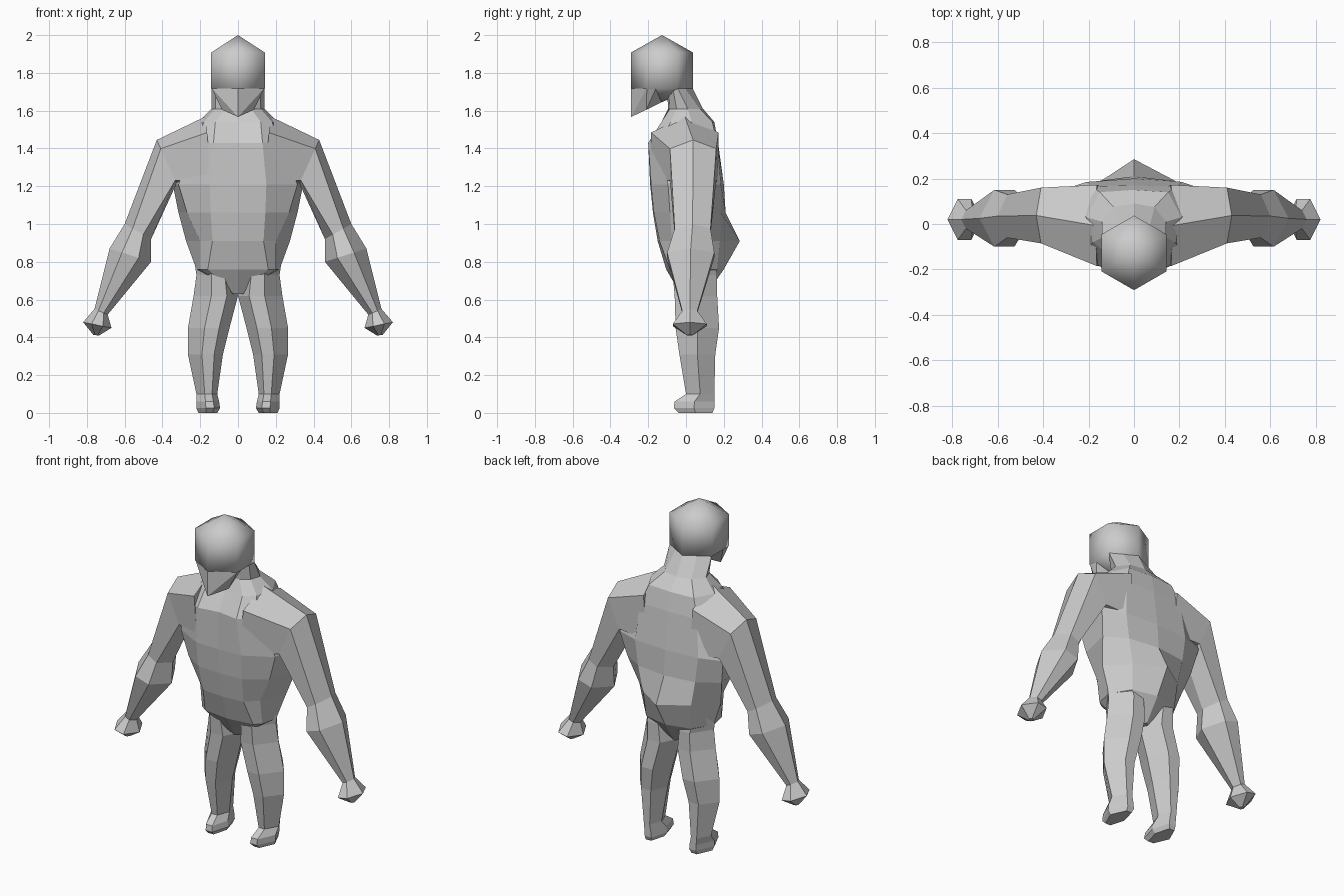
import bpy, bmesh
from math import sin, cos, pi
from mathutils import Vector

if "Cube" in bpy.data.objects:
    bpy.data.objects.remove(bpy.data.objects["Cube"])


def finish(name, bm, mirror=False):
    bmesh.ops.recalc_face_normals(bm, faces=bm.faces)
    mesh = bpy.data.meshes.new(name)
    bm.to_mesh(mesh)
    bm.free()
    ob = bpy.data.objects.new(name, mesh)
    bpy.context.collection.objects.link(ob)
    if mirror:
        ob.modifiers.new("mirror", 'MIRROR').use_axis[0] = True
    return ob


def loft(name, rings, mirror=False):
    bm = bmesh.new()
    loops = [[bm.verts.new(p) for p in r] for r in rings]
    n = len(loops[0])
    for a, b in zip(loops, loops[1:]):
        for i in range(n):
            j = (i + 1) % n
            bm.faces.new((a[i], a[j], b[j], b[i]))
    bm.faces.new(loops[0])
    bm.faces.new(loops[-1])
    return finish(name, bm, mirror)


def hull(name, points):
    bm = bmesh.new()
    for p in points:
        bm.verts.new(p)
    bmesh.ops.convex_hull(bm, input=bm.verts)
    return finish(name, bm)


def torso_ring(z, front, fside, side, back, yfront, yback):
    half = [front, fside, side, back]
    return ([(0, yfront, z)] + [(x, y, z) for x, y in half] + [(0, yback, z)]
            + [(-x, y, z) for x, y in reversed(half)])


def limb_ring(outer, inner, yf, yb, a=.3, b=.7):
    # hexagon with ridges on the outer and inner sides
    o, i = Vector((outer[0], 0, outer[1])), Vector((inner[0], 0, inner[1]))
    ym = (yf + yb) / 2
    ring = []
    for t, y in ((0, ym), (a, yf), (b, yf), (1, ym), (b, yb), (a, yb)):
        p = o.lerp(i, t)
        ring.append((p.x, y, p.z))
    return ring


def leg_ring(z, xin, xout, yf, yb):
    return limb_ring((xout, z), (xin, z), yf, yb, .4, .75)


# torso with neck
loft("torso", [
    torso_ring(1.72, (.07, -.09), (.12, -.07), (.14, -.045), (.07, -.005), -.10, .035),
    torso_ring(1.61, (.07, -.085), (.12, -.05), (.14, .01), (.09, .075), -.095, .09),
    torso_ring(1.54, (.12, -.13), (.18, -.08), (.21, .03), (.15, .14), -.12, .15),
    torso_ring(1.43, (.13, -.20), (.22, -.14), (.26, .08), (.19, .165), -.18, .17),
    torso_ring(1.21, (.15, -.185), (.315, -.095), (.345, .14), (.21, .185), -.19, .20),
    torso_ring(1.06, (.145, -.17), (.27, -.085), (.315, .11), (.19, .185), -.175, .21),
    torso_ring(.91, (.135, -.14), (.20, -.075), (.275, .06), (.16, .18), -.15, .285),
    torso_ring(.76, (.16, -.085), (.20, -.055), (.22, .05), (.15, .165), -.105, .20),
    torso_ring(.63, (.02, -.01), (.03, 0), (.035, .05), (.02, .09), -.03, .11)])

# head
rim = [(.164 * cos(pi / 6 + i * pi / 3), .164 * sin(pi / 6 + i * pi / 3) - .127, z)
       for i in range(6) for z in (1.908, 1.718)]
head = hull("head", rim + [(0, -.127, 2.0), (0, -.127, 1.645)])
for f in head.data.polygons:
    f.use_smooth = True

# jaw
hull("jaw", [(0, -.29, 1.72), (0, -.29, 1.567), (0, -.13, 1.645)]
     + [(s * x, y, z) for s in (-1, 1) for x, y, z in
        ((.14, -.207, 1.72), (.135, -.16, 1.715), (.085, -.21, 1.605))])

# arms and hands
wrist = limb_ring((.76, .55), (.69, .52), -.02, .06)
loft("arm", [
    limb_ring((.17, 1.57), (.14, 1.18), -.185, .172, .22, .9),
    limb_ring((.43, 1.445), (.325, 1.215), -.085, .16, .2, .93),
    limb_ring((.60, 1.0), (.46, .92), -.06, .13),
    limb_ring((.68, .87), (.46, .80), -.10, .15),
    wrist], True)
loft("hand", [
    wrist,
    limb_ring((.82, .48), (.67, .45), -.07, .11),
    limb_ring((.765, .412), (.735, .41), .005, .035)], True)

# legs and feet
ankle = leg_ring(.10, .11, .22, .0, .15)
loft("leg", [
    leg_ring(.86, .06, .24, -.05, .15),
    leg_ring(.73, .02, .22, -.07, .165),
    leg_ring(.62, .0, .235, -.06, .165),
    leg_ring(.45, .045, .265, -.055, .175),
    leg_ring(.31, .08, .265, -.035, .155),
    ankle], True)
loft("foot", [
    ankle,
    leg_ring(.06, .10, .22, -.06, .15),
    leg_ring(.025, .095, .22, -.065, .15),
    leg_ring(0, .11, .21, -.04, .14)], True)
